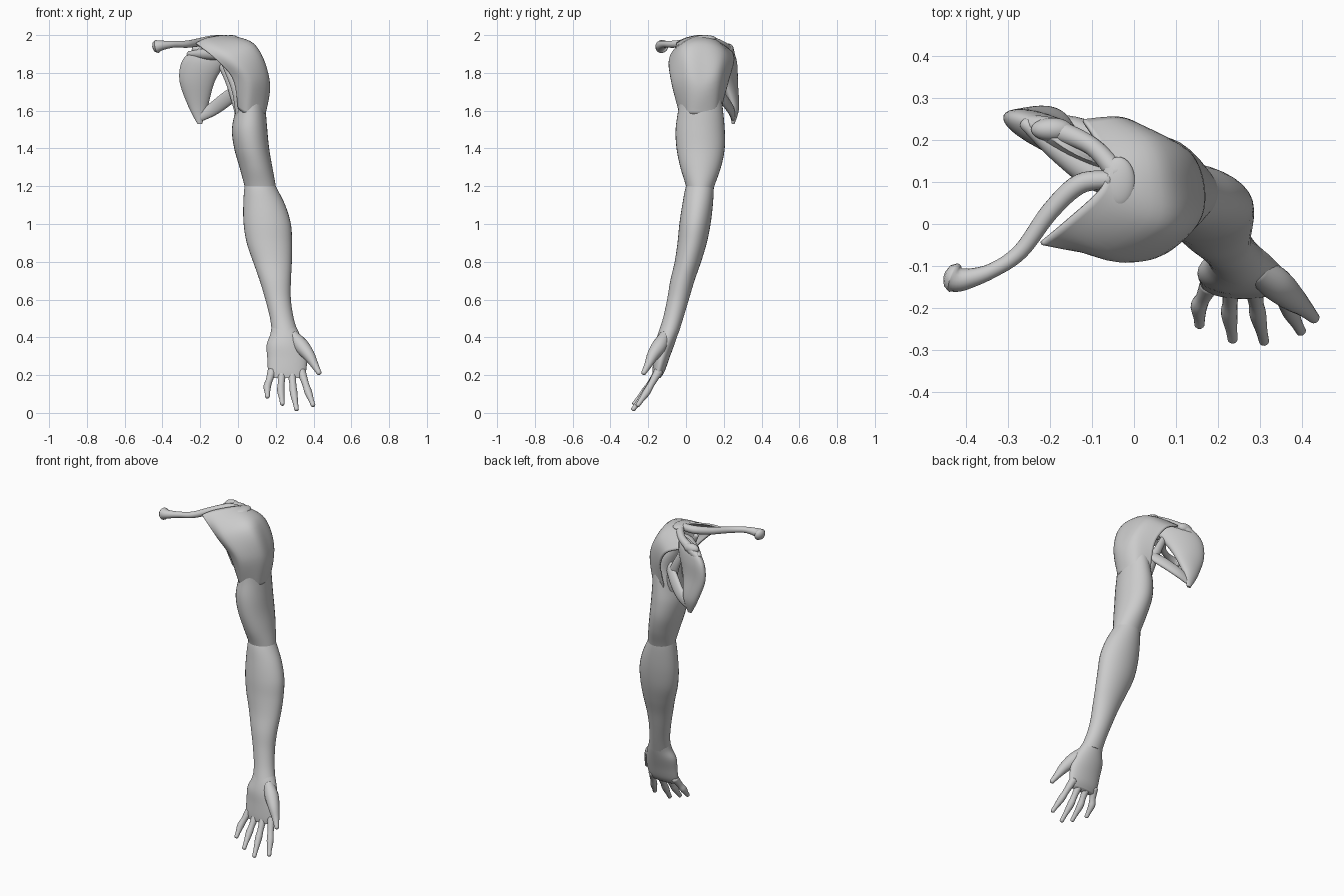
import bpy
from math import sin, cos, pi
from mathutils import Vector

cube = bpy.data.objects.get("Cube")
if cube:
    bpy.data.objects.remove(cube)

clay = bpy.data.materials.new("pale grey")
clay.use_nodes = True
clay.diffuse_color = (0.6, 0.6, 0.6, 1)
clay.node_tree.nodes["Principled BSDF"].inputs["Base Color"].default_value = (0.6, 0.6, 0.6, 1)


def smooth(rows, n):
    """Catmull-Rom interpolation through a list of number tuples."""
    out = []
    for i in range(len(rows) - 1):
        a, b, c, d = (rows[min(max(i + k, 0), len(rows) - 1)] for k in (-1, 0, 1, 2))
        for s in range(n):
            t = s / n
            out.append(tuple(
                q + t * (r - p) / 2 + t * t * (p - 2.5 * q + 2 * r - w / 2)
                + t ** 3 * (1.5 * (q - r) + (w - p) / 2)
                for p, q, r, w in zip(a, b, c, d)))
    return out + [tuple(rows[-1])]


def skin(name, rings, closed=True):
    """Join rows of points into a smooth surface, capped when closed."""
    n = len(rings[0])
    verts = [tuple(p) for ring in rings for p in ring]
    faces = []
    for i in range(len(rings) - 1):
        for j in range(n if closed else n - 1):
            k = (j + 1) % n
            faces.append((i * n + j, i * n + k, (i + 1) * n + k, (i + 1) * n + j))
    if closed:
        faces.append(tuple(reversed(range(n))))
        faces.append(tuple(range(len(verts) - n, len(verts))))
    mesh = bpy.data.meshes.new(name)
    mesh.from_pydata(verts, [], faces)
    mesh.materials.append(clay)
    obj = bpy.data.objects.new(name, mesh)
    bpy.context.collection.objects.link(obj)
    # consistent outward normals and smooth shading
    bpy.ops.object.select_all(action='DESELECT')
    bpy.context.view_layer.objects.active = obj
    obj.select_set(True)
    bpy.ops.object.mode_set(mode='EDIT')
    bpy.ops.mesh.select_all(action='SELECT')
    bpy.ops.mesh.normals_make_consistent(inside=False)
    bpy.ops.object.mode_set(mode='OBJECT')
    bpy.ops.object.shade_smooth_by_angle(angle=1.0)
    return obj


ANGLES = [2 * pi * k / 32 for k in range(32)]


def limb(name, sections):
    """Loft of flat ovals: height, x range, y range."""
    rings = []
    for z, x0, x1, y0, y1 in smooth(sections, 6):
        rings.append([((x0 + x1) / 2 + (x1 - x0) / 2 * cos(a),
                       (y0 + y1) / 2 + (y1 - y0) / 2 * sin(a), z) for a in ANGLES])
    return skin(name, rings)


def blade(name, sections):
    """Loft of lens sections: height, inner end, outer end, thickness."""
    rings = []
    for z, ax, ay, bx, by, t in smooth(sections, 6):
        a, b = Vector((ax, ay, z)), Vector((bx, by, z))
        side = Vector((a.y - b.y, b.x - a.x, 0)).normalized() * t / 2
        rings.append([(a + b) / 2 + (b - a) / 2 * cos(k) + side * sin(k) for k in ANGLES])
    return skin(name, rings)


def tube(name, points, flat=1.0):
    """Round or flattened tube through points of x, y, z, radius."""
    path = smooth(points, 6)
    # round off both ends
    spots = [Vector(p[:3]) for p in path]
    rings = []
    for i, p in enumerate(path):
        d = (spots[min(i + 1, len(path) - 1)] - spots[max(i - 1, 0)]).normalized()
        u = d.cross(Vector((0, 1, 0))).normalized()
        v = d.cross(u)
        disc = lambda r, off: [spots[i] + d * off + (u * cos(a) + v * sin(a) * flat) * r
                               for a in ANGLES[::2]]
        r = p[3]
        if i == 0:
            rings += [disc(r * s, -r * o) for s, o in ((.3, .6), (.75, .4))]
        rings.append(disc(r, 0))
        if i == len(path) - 1:
            rings += [disc(r * s, r * o) for s, o in ((.75, .4), (.3, .6))]
    return skin(name, rings)


# Upper arm, with the bone head hidden under the shoulder muscle
limb("upper_arm", [
    (1.88, .01, .07, .06, .13), (1.8, -.01, .11, .0, .17), (1.7, .0, .14, -.03, .185),
    (1.6, -.015, .147, -.042, .196), (1.5, -.032, .155, -.055, .205),
    (1.4, -.02, .165, -.05, .205), (1.3, .008, .182, -.03, .185),
    (1.2, .035, .2, .0, .15), (1.1, .06, .21, .02, .12)])

# Forearm tapering to the wrist
limb("forearm", [
    (1.26, .05, .17, .03, .14), (1.2, .035, .2, .0, .147), (1.1, .028, .25, -.02, .142),
    (1.0, .03, .28, -.035, .13), (.9, .046, .286, -.045, .11), (.8, .08, .285, -.06, .08),
    (.7, .115, .28, -.083, .045), (.6, .145, .28, -.1, .015),
    (.5, .17, .295, -.122, -.015), (.42, .18, .32, -.148, -.04)])

# Palm, leaning forward
limb("palm", [
    (.48, .18, .295, -.125, -.025), (.42, .172, .325, -.148, -.042),
    (.36, .152, .35, -.165, -.062), (.29, .155, .365, -.172, -.088),
    (.22, .16, .36, -.178, -.113), (.185, .175, .345, -.178, -.135)])

# Fingers: knuckle, middle joint and tip
fingers = {
    "little": ((.18, -.145, .22), (.155, -.195, .14), (.156, -.24, .085)),
    "ring": ((.232, -.145, .22), (.227, -.212, .12), (.235, -.275, .047)),
    "middle": ((.284, -.145, .22), (.295, -.215, .105), (.31, -.28, .018)),
    "index": ((.335, -.145, .22), (.372, -.208, .11), (.398, -.256, .04)),
}
for label, (base, joint, tip) in fingers.items():
    b, j, t = Vector(base), Vector(joint), Vector(tip)
    tube(label + "_finger", [(*b, .024), (*b.lerp(j, .6), .018), (*j, .02),
                             (*j.lerp(t, .6), .014), (*t, .012)])

tube("thumb", [(.29, -.11, .41, .03), (.335, -.14, .355, .04), (.375, -.175, .305, .032),
               (.405, -.2, .255, .021), (.43, -.225, .21, .013)])

# Shoulder muscle: each row runs from its origin down to the arm
strands = [
    [(-.22, -.05, 1.96), (-.1, -.07, 1.855), (-.025, -.055, 1.76), (.0, -.01, 1.61)],
    [(-.17, -.005, 1.985), (-.04, -.085, 1.89), (.06, -.078, 1.76), (.05, -.035, 1.58)],
    [(-.1, .06, 2.0), (.075, -.01, 1.945), (.152, .0, 1.78), (.13, .01, 1.58)],
    [(-.07, .1, 2.0), (.08, .1, 1.95), (.166, .09, 1.75), (.145, .08, 1.58)],
    [(-.06, .15, 1.985), (.05, .195, 1.92), (.13, .175, 1.78), (.115, .16, 1.58)],
    [(-.12, .25, 1.91), (-.03, .255, 1.86), (.03, .225, 1.75), (.03, .185, 1.6)],
]
columns = [smooth(row, 7) for row in strands]
grid = list(zip(*[smooth(list(line), 6) for line in zip(*columns)]))
deltoid = skin("shoulder_muscle", grid, closed=False)
shell = deltoid.modifiers.new("thickness", 'SOLIDIFY')
shell.thickness = .01
shell.offset = -1

# Collar bone
tube("collar_bone", [(-.43, -.128, 1.94, .036), (-.405, -.132, 1.945, .026),
                     (-.34, -.112, 1.952, .018), (-.27, -.065, 1.952, .019),
                     (-.2, .03, 1.963, .022), (-.13, .095, 1.975, .024),
                     (-.06, .105, 1.978, .022)])

# Shoulder blade with the ridge and its two bony pads
blade("shoulder_blade", [
    (1.53, -.215, .25, -.19, .25, .015), (1.62, -.262, .258, -.16, .25, .055),
    (1.75, -.308, .258, -.125, .2, .075), (1.85, -.3, .258, -.07, .155, .085),
    (1.91, -.255, .245, -.05, .135, .065), (1.945, -.2, .21, -.09, .15, .02)])
tube("blade_ridge", [(-.25, .24, 1.89, .02), (-.19, .225, 1.92, .026),
                     (-.1, .185, 1.95, .022), (-.04, .12, 1.975, .025)])
for label, spot, size in (("shoulder_tip", (-.037, .1, 1.982), (.04, .06, .018)),
                          ("ridge_pad", (-.195, .225, 1.925), (.05, .028, .03))):
    bpy.ops.mesh.primitive_uv_sphere_add(segments=32, ring_count=16, radius=1, location=spot)
    pad = bpy.context.object
    pad.name = label
    pad.scale = size
    pad.data.materials.append(clay)
    bpy.ops.object.shade_smooth_by_angle(angle=1.0)

# Muscle straps between the blade and the arm
tube("lower_blade_strap", [(-.205, .25, 1.565, .025), (-.13, .235, 1.61, .035),
                           (-.05, .19, 1.67, .038), (.03, .13, 1.73, .03)], .5)
tube("rear_arm_strap", [(-.09, .16, 1.85, .02), (-.04, .16, 1.75, .025),
                        (.01, .14, 1.62, .035), (.03, .13, 1.52, .03)], .7)
tube("front_arm_strap", [(-.1, .04, 1.91, .015), (-.055, .03, 1.82, .02),
                         (-.005, .02, 1.7, .026), (.025, .03, 1.55, .035)], .8)
tube("upper_blade_strap", [(-.26, .24, 1.9, .015), (-.17, .17, 1.9, .03),
                           (-.08, .11, 1.9, .035), (.02, .09, 1.88, .03)])
